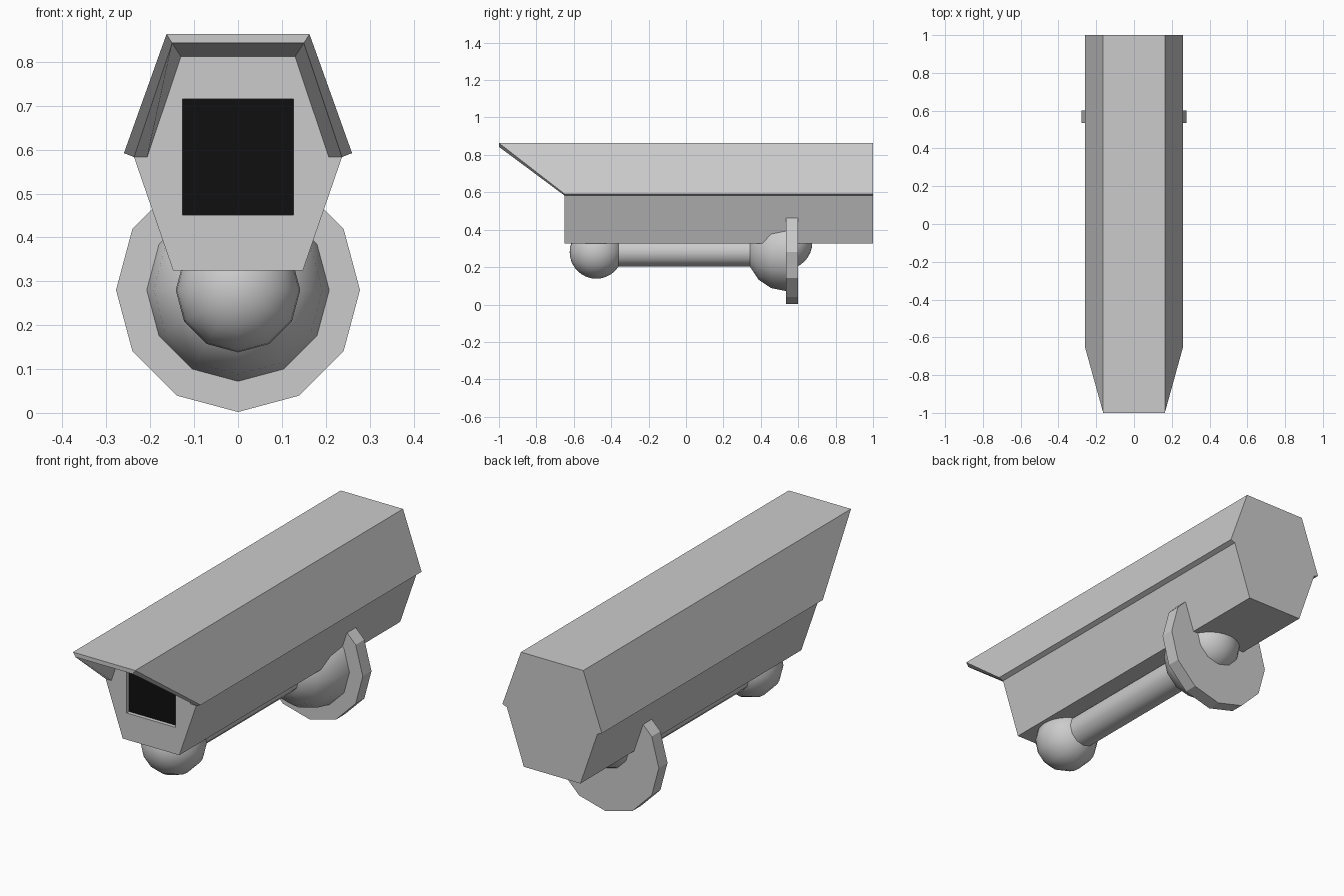
import bpy, bmesh, math

if "Cube" in bpy.data.objects:
    bpy.data.objects.remove(bpy.data.objects["Cube"])

SEGS = 12


def finish(name, bm, smooth=False):
    bmesh.ops.recalc_face_normals(bm, faces=bm.faces)
    mesh = bpy.data.meshes.new(name)
    bm.to_mesh(mesh)
    bm.free()
    obj = bpy.data.objects.new(name, mesh)
    bpy.context.collection.objects.link(obj)
    if smooth:
        bpy.ops.object.select_all(action='DESELECT')
        obj.select_set(True)
        bpy.context.view_layer.objects.active = obj
        bpy.ops.object.shade_smooth_by_angle(angle=math.radians(35))
    return obj


def lathe(name, profile, z, smooth=True):
    """Turn (radius, y) points around a y-parallel axis at height z."""
    bm = bmesh.new()
    rings = []
    for r, y in profile:
        if r < 1e-5:
            rings.append([bm.verts.new((0, y, z))] * SEGS)
        else:
            rings.append([bm.verts.new((r * math.cos(a), y, z + r * math.sin(a)))
                          for a in (i * math.tau / SEGS for i in range(SEGS))])
    for a, b in zip(rings, rings[1:]):
        for i in range(SEGS):
            j = (i + 1) % SEGS
            bm.faces.new(list(dict.fromkeys((a[i], a[j], b[j], b[i]))))
    return finish(name, bm, smooth)


def arc(radius, centre_y, steps, end):
    """Circular profile starting at the front pole."""
    return [(abs(radius * math.sin(end * i / steps)),
             centre_y - radius * math.cos(end * i / steps)) for i in range(steps + 1)]


def box(name, x, y0, y1, z0, z1):
    bm = bmesh.new()
    bmesh.ops.create_cube(bm, size=1)
    for v in bm.verts:
        v.co = (v.co.x * 2 * x, y0 if v.co.y < 0 else y1, z0 if v.co.z < 0 else z1)
    return finish(name, bm)


# Camera housing with a recessed window
half = [(0.148, 0.325), (0.237, 0.583), (0.207, 0.583), (0.13, 0.812)]
outline = half + [(-x, z) for x, z in reversed(half)]
bm = bmesh.new()
front = [bm.verts.new((x, -0.65, z)) for x, z in outline]
back = [bm.verts.new((x, 1, z)) for x, z in outline]
bm.faces.new(front)
bm.faces.new(back)
for i in range(len(front)):
    j = (i + 1) % len(front)
    bm.faces.new((front[i], front[j], back[j], back[i]))
housing = finish("housing", bm)

cutter = box("window_cutter", 0.127, -0.75, -0.628, 0.451, 0.715)
cutter.hide_render = True
cutter.hide_viewport = True
cut = housing.modifiers.new("window", 'BOOLEAN')
cut.operation = 'DIFFERENCE'
cut.solver = 'EXACT'
cut.object = cutter

# Black glass pane at the bottom of the recess
pane = box("window_pane", 0.127, -0.632, -0.626, 0.451, 0.715)
black = bpy.data.materials.new("black_glass")
black.diffuse_color = (0.005, 0.005, 0.005, 1)
black.use_nodes = True
black.node_tree.nodes["Principled BSDF"].inputs["Base Color"].default_value = black.diffuse_color
pane.data.materials.append(black)

# Sun hood: strips of (bottom x, bottom y, bottom z, top x, top y, top z)
strips = [(0.207, -0.65, 0.583, 0.13, -0.65, 0.812),
          (0.237, -0.65, 0.583, 0.15, -1, 0.843),
          (0.26, -0.65, 0.592, 0.163, -1, 0.863),
          (0.26, 1, 0.592, 0.163, 1, 0.863),
          (0.237, 1, 0.583, 0.15, 1, 0.843),
          (0.207, 1, 0.583, 0.13, 1, 0.812)]
bm = bmesh.new()
rows = []
for bx, by, bz, tx, ty, tz in strips:
    rows.append([bm.verts.new(p) for p in
                 ((-bx, by, bz), (-tx, ty, tz), (tx, ty, tz), (bx, by, bz))])
for a, b in zip(rows, rows[1:]):
    for i in range(3):
        bm.faces.new((a[i], a[i + 1], b[i + 1], b[i]))
for k in (0, 3):
    bm.faces.new((rows[1][k], rows[2][k], rows[3][k], rows[4][k]))
finish("sun_hood", bm)

# Mounting arm: balls, rod, dome and wall disc
lathe("front_ball", arc(0.142, -0.48, 16, math.pi), 0.28)
lathe("rear_ball", arc(0.14, 0.535, 16, math.pi), 0.33)
lathe("arm_rod", [(0, -0.45), (0.077, -0.45), (0.077, 0.5), (0, 0.5)], 0.28)
lathe("mount_dome", arc(0.208, 0.535, 4, math.pi / 2) + [(0, 0.535)], 0.28)
lathe("wall_disc", [(0, 0.535), (0.278, 0.535), (0.278, 0.6), (0, 0.6)], 0.28, False)
